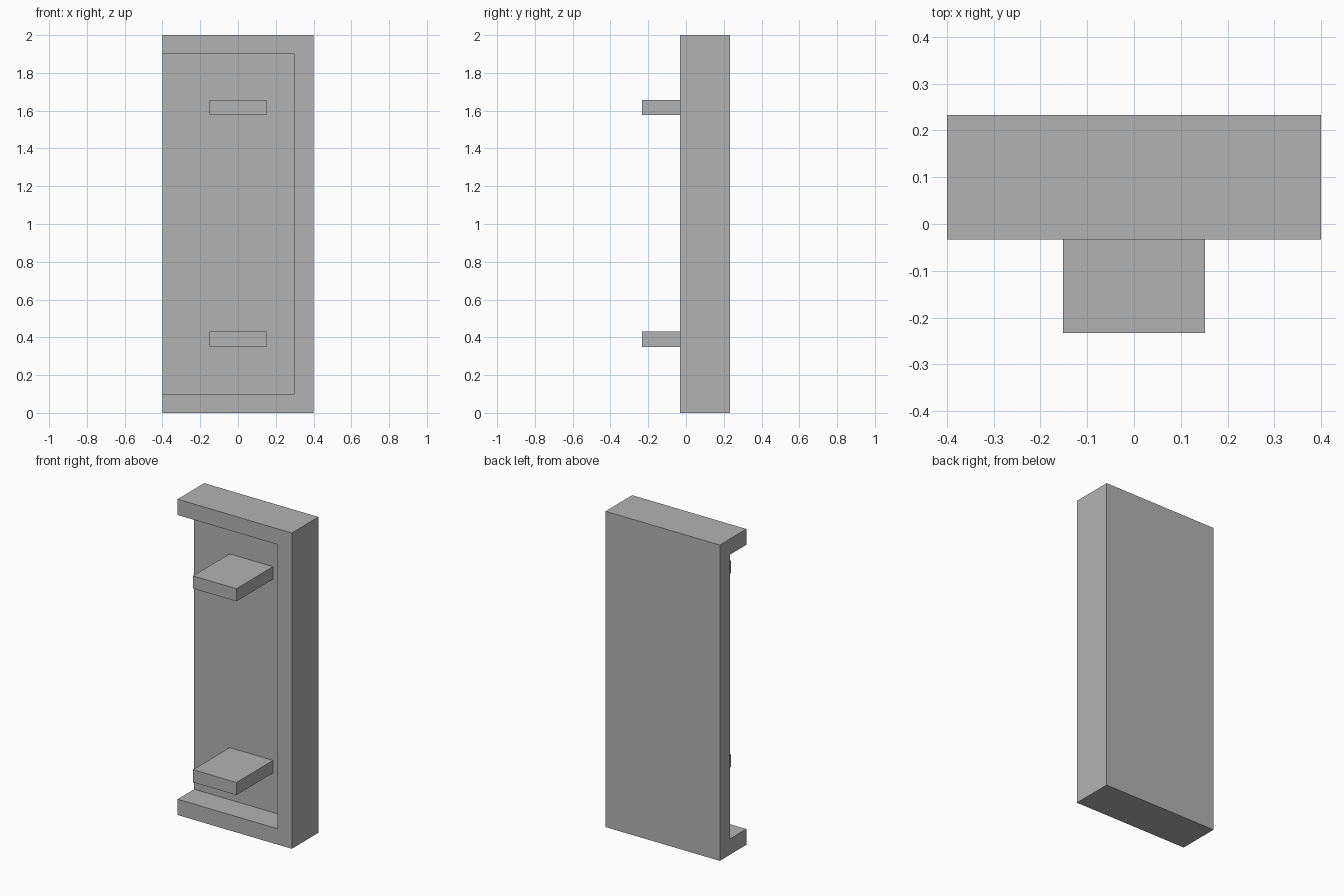
import bpy

default = bpy.data.objects.get("Cube")
if default:
    bpy.data.objects.remove(default, do_unlink=True)

# Overall dimensions
HALF_W, HEIGHT = 0.4, 2.0
FRONT, BACK = -0.033, 0.233
WALL = 0.1
FLOOR = BACK - WALL

grey = bpy.data.materials.new("plain grey")
grey.use_nodes = True
colour = (0.45, 0.45, 0.45, 1)
grey.diffuse_color = colour
grey.node_tree.nodes["Principled BSDF"].inputs["Base Color"].default_value = colour


def box(name, low, high):
    """Axis-aligned box between two corners."""
    centre = [(a + b) / 2 for a, b in zip(low, high)]
    bpy.ops.mesh.primitive_cube_add(size=1, location=centre)
    ob = bpy.context.object
    ob.name = ob.data.name = name
    ob.scale = [b - a for a, b in zip(low, high)]
    bpy.ops.object.transform_apply(location=False, rotation=False, scale=True)
    ob.data.materials.append(grey)
    return ob


# Tray body: a slab hollowed from the front and open on its right side
body = box("tray_body", (-HALF_W, FRONT, 0), (HALF_W, BACK, HEIGHT))
cutter = box("recess_cutter", (-HALF_W - WALL, FRONT - WALL, WALL),
             (HALF_W - WALL, FLOOR, HEIGHT - WALL))
cutter.hide_render = True
cut = body.modifiers.new("recess", 'BOOLEAN')
cut.operation = 'DIFFERENCE'
cut.solver = 'EXACT'
cut.object = cutter
bpy.context.view_layer.objects.active = body
bpy.ops.object.modifier_apply(modifier=cut.name)
bpy.data.objects.remove(cutter, do_unlink=True)

# Two flat tabs standing out from the recess floor
for name, z in (("lower_tab", 0.39), ("upper_tab", 1.617)):
    box(name, (-0.152, -BACK, z - 0.04), (0.152, FLOOR, z + 0.04))
